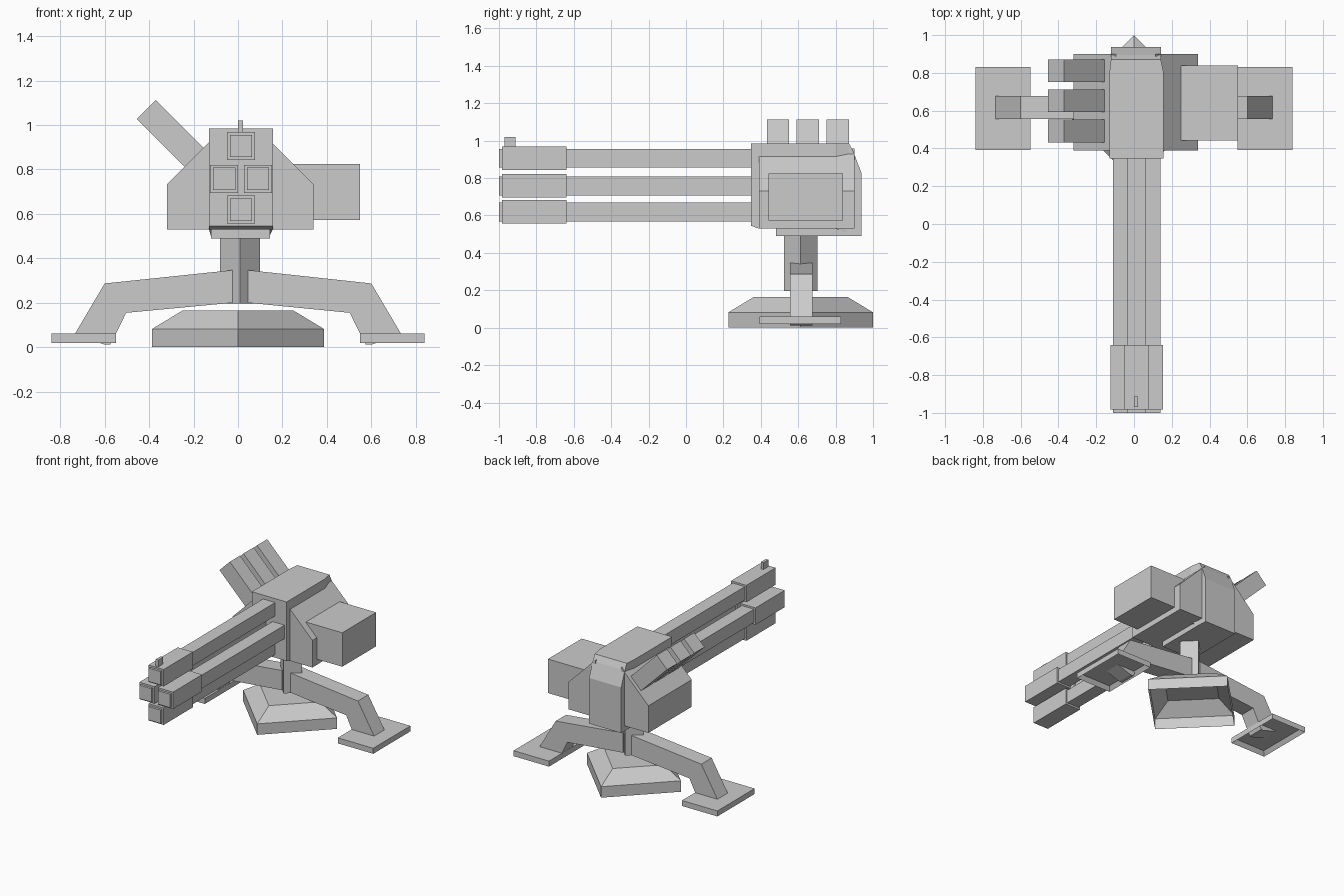
import bpy, bmesh, math
from mathutils import Vector

cube = bpy.data.objects.get("Cube")
if cube:
    bpy.data.objects.remove(cube, do_unlink=True)

grey = bpy.data.materials.new("plain_grey")
grey.use_nodes = True
GREY = (0.6, 0.6, 0.6, 1)
grey.diffuse_color = GREY
grey.node_tree.nodes["Principled BSDF"].inputs["Base Color"].default_value = GREY


def finish(name, bm):
    mesh = bpy.data.meshes.new(name)
    bm.to_mesh(mesh)
    bm.free()
    mesh.materials.append(grey)
    obj = bpy.data.objects.new(name, mesh)
    bpy.context.collection.objects.link(obj)
    return obj


def loft(name, rings, cap_start=True, cap_end=True):
    """Join equal-length rings of points into one skin."""
    bm = bmesh.new()
    loops = [[bm.verts.new(p) for p in ring] for ring in rings]
    for a, b in zip(loops, loops[1:]):
        for i in range(len(a)):
            j = (i + 1) % len(a)
            bm.faces.new((a[i], a[j], b[j], b[i]))
    if cap_start:
        bm.faces.new(loops[0][::-1])
    if cap_end:
        bm.faces.new(loops[-1])
    bmesh.ops.recalc_face_normals(bm, faces=bm.faces)
    return finish(name, bm)


def rect(x0, x1, y, z0, z1):
    return [(x0, y, z0), (x1, y, z0), (x1, y, z1), (x0, y, z1)]


def box(name, x, y, z):
    return loft(name, [rect(*x, y[0], *z), rect(*x, y[1], *z)])


def prism(name, outline, y0, y1):
    """Extrude an x-z outline along y."""
    return loft(name, [[(x, y, z) for x, z in outline] for y in (y0, y1)])


def diamond(cx, cy, r, z):
    return [(cx + r, cy, z), (cx, cy + r, z), (cx - r, cy, z), (cx, cy - r, z)]


MID = 0.613  # y of the mount axis

# Hollow ground base and post
loft("ground_base", [diamond(0, MID, 0.387, 0), diamond(0, MID, 0.387, 0.082),
                     diamond(0, MID, 0.25, 0.165)], cap_start=False)
loft("post", [diamond(0.01, MID, 0.09, 0.197), diamond(0.01, MID, 0.09, 0.5)])

# Legs with recessed foot plates
for side, word in ((-1, "right"), (1, "left")):
    outline = [(0.035, 0.347), (0.6, 0.287), (0.735, 0.058), (0.6, 0.012),
               (0.575, 0.012), (0.55, 0.06), (0.503, 0.155), (0.035, 0.2)]
    prism(word + "_leg", [(side * x + (0.01 if x < 0.1 else 0), z) for x, z in outline],
          0.555, 0.677)
    foot = box(word + "_foot", sorted((side * 0.548, side * 0.84)), (0.392, 0.83), (0.02, 0.061))
    bm = bmesh.new()
    bm.from_mesh(foot.data)
    under = min(bm.faces, key=lambda f: f.calc_center_median().z)
    bmesh.ops.inset_region(bm, faces=[under], thickness=0.03)
    for v in under.verts:
        v.co.z += 0.03
    bm.to_mesh(foot.data)
    bm.free()

# Central housing with tapered, chamfered rear
loft("housing", [rect(*s) for s in (
    (-0.13, 0.157, 0.348, 0.545, 0.985),
    (-0.13, 0.157, 0.39, 0.53, 0.985),
    (-0.13, 0.157, 0.8, 0.53, 0.985),
    (-0.122, 0.142, 0.872, 0.5, 0.985),
    (-0.122, 0.142, 0.895, 0.49, 0.94),
    (-0.122, 0.142, 0.937, 0.49, 0.83))])
box("housing_underside", (-0.122, 0.145), (0.48, 0.9), (0.49, 0.55))

# Sloped side armour
for side, word in ((-1, "right"), (1, "left")):
    outline = [(0.33, 0.53), (0.33, 0.732), (0.105, 0.957), (0.105, 0.53)]
    prism(word + "_armour", [(0.01 + side * x, z) for x, z in outline], 0.39, 0.9)

box("ammunition_box", (0.25, 0.55), (0.442, 0.84), (0.572, 0.825))

# Three tilted launch tubes
for i in range(3):
    y = 0.432 + 0.16 * i
    prism("launch_tube_%d" % (i + 1),
          [(-0.455, 1.027), (-0.37, 1.112), (-0.135, 0.877), (-0.22, 0.792)], y, y + 0.12)

# Four square barrels with muzzle sleeves
for word, x, z in (("top", 0.013, 0.906), ("right", -0.062, 0.758),
                   ("left", 0.09, 0.758), ("bottom", 0.013, 0.619)):
    h, m = 0.05, 0.063
    box(word + "_barrel", (x - h, x + h), (-1, 0.4), (z - h, z + h))
    box(word + "_muzzle", (x - m, x + m), (-0.983, -0.64), (z - m, z + m))

box("front_sight", (0.001, 0.022), (-0.97, -0.912), (0.95, 1.02))
